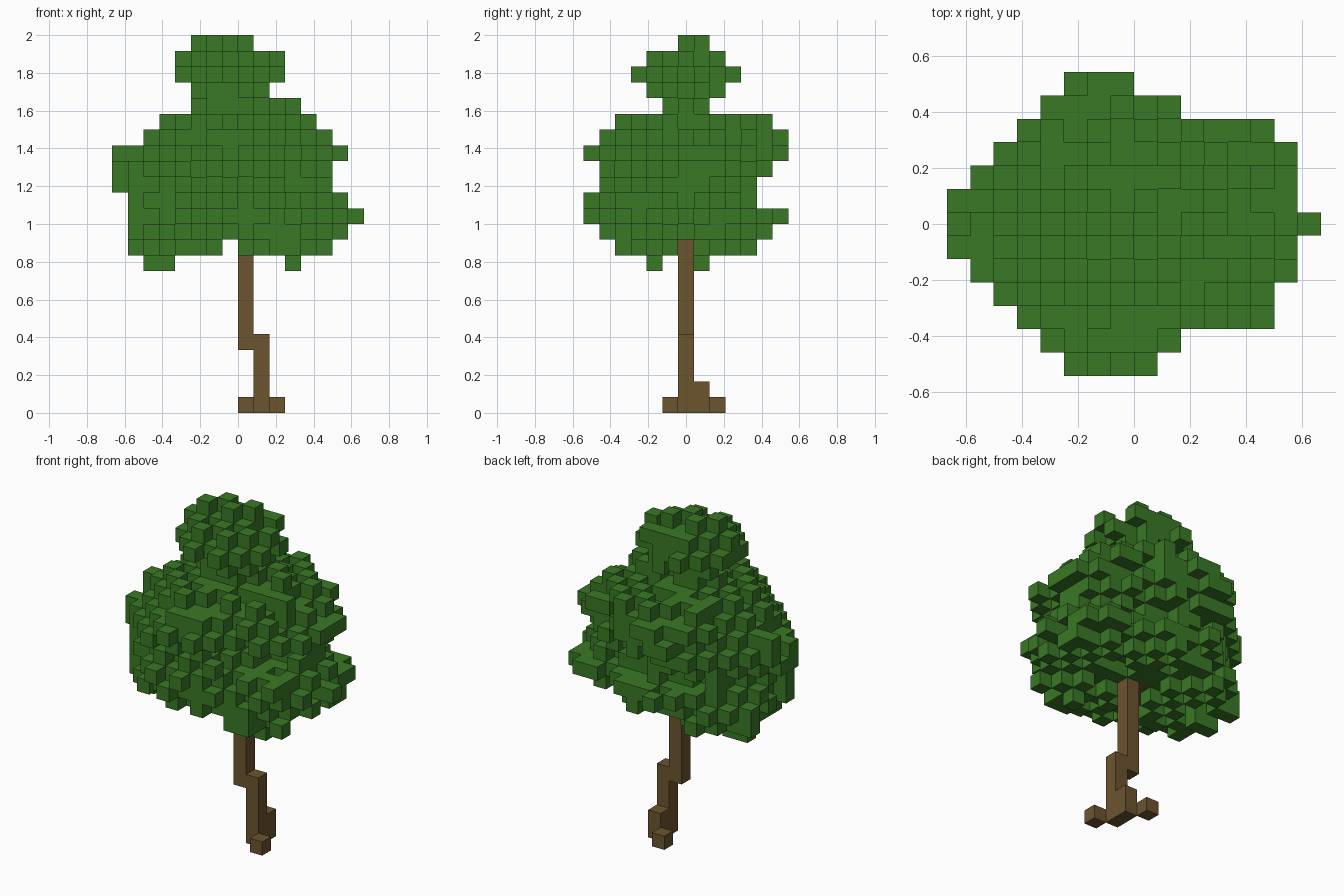
import bpy
import bmesh
import random
from collections import Counter
from mathutils import Vector

random.seed(4)
SIZE = 1 / 12                      # edge length of one block
ORIGIN = Vector((-8, -6.5, 0))     # grid corner, in blocks

default_cube = bpy.data.objects.get("Cube")
if default_cube:
    bpy.data.objects.remove(default_cube, do_unlink=True)


def make_material(name, colour):
    material = bpy.data.materials.new(name)
    material.use_nodes = True
    rgba = (*colour, 1)
    material.diffuse_color = rgba
    material.node_tree.nodes["Principled BSDF"].inputs["Base Color"].default_value = rgba
    return material


def neighbours(cell):
    """Yield each axis, direction and adjoining cell."""
    for axis in range(3):
        for step in (-1, 1):
            other = list(cell)
            other[axis] += step
            yield axis, step, tuple(other)


def lines(cell):
    """The three axis-aligned lines of blocks through a cell."""
    x, y, z = cell
    return [(None, y, z), (x, None, z), (x, y, None)]


def build_blocks(name, cells, solid, material):
    """Make one mesh from the outward faces of a set of blocks."""
    bm = bmesh.new()
    for cell in sorted(cells):
        centre = Vector(cell) + Vector((0.5, 0.5, 0.5)) + ORIGIN
        for axis, step, other in neighbours(cell):
            if other in solid:
                continue
            normal, u, v = Vector(), Vector(), Vector()
            normal[axis] = step / 2
            u[(axis + 1) % 3] = 0.5
            v[(axis + 2) % 3] = step / 2
            corners = (-u - v, u - v, u + v, v - u)
            bm.faces.new([bm.verts.new((centre + normal + c) * SIZE) for c in corners])
    bmesh.ops.remove_doubles(bm, verts=bm.verts, dist=SIZE / 100)
    mesh = bpy.data.meshes.new(name)
    bm.to_mesh(mesh)
    bm.free()
    mesh.materials.append(material)
    obj = bpy.data.objects.new(name, mesh)
    bpy.context.collection.objects.link(obj)
    return obj


def column(x, y, bottom, top):
    return {(x, y, z) for z in range(bottom, top + 1)}


# Crooked trunk and roots
trunk = column(9, 6, 0, 4) | column(8, 6, 4, 14) | column(7, 6, 14, 20)
trunk |= column(9, 7, 0, 1) | {(10, 5, 0), (8, 8, 0)}
# Branches: one low in the crown, two at the neck
trunk |= {(x, y, 11) for x, y in ((7, 6), (7, 5), (6, 5))}
trunk |= {(x, y, 18) for x, y in ((8, 5), (7, 7))}

# Foliage layers: height, then first and last block in x and in y
layers = [
    (9, 2, 3, 7, 7), (9, 11, 11, 4, 4),
    (10, 1, 6, 4, 10), (10, 8, 13, 2, 5),
    (11, 1, 14, 1, 11), (12, 1, 15, 0, 12), (13, 1, 14, 0, 10),
    (14, 0, 13, 1, 10), (15, 0, 13, 1, 11), (16, 0, 14, 0, 12),
    (17, 2, 13, 1, 12), (18, 3, 12, 2, 11), (19, 5, 11, 5, 7),
    (20, 5, 9, 4, 8), (21, 4, 10, 3, 9), (22, 4, 10, 4, 8),
    (23, 5, 8, 6, 7),
]
# Outline of the crown from above: first and last x for each y row
outline = [(5, 8), (4, 9), (3, 13), (2, 13), (1, 14), (0, 14), (0, 15),
           (0, 14), (1, 14), (2, 14), (3, 13), (4, 9), (5, 7)]


def in_hollow(x, y, z):
    """Gap between the upper and lower clumps at the front corner."""
    return z in (14, 15) and x - y > 6 and abs(x + y - 14) < 4


leaves = set()
for z, x0, x1, y0, y1 in layers:
    centre_x, centre_y = (x0 + x1) / 2, (y0 + y1) / 2
    half_x, half_y = (x1 - x0 + 1) / 2, (y1 - y0 + 1) / 2
    for y in range(y0, y1 + 1):
        for x in range(max(x0, outline[y][0]), min(x1, outline[y][1]) + 1):
            inside = ((x - centre_x) / half_x) ** 2 + ((y - centre_y) / half_y) ** 2 <= 1
            if inside and not in_hollow(x, y, z):
                leaves.add((x, y, z))
leaves -= trunk

# Roughen the crown into alternating blocks, keeping its outline along each axis
solid = leaves | trunk
surface = [c for c in sorted(leaves)
           if any(other not in solid for _, _, other in neighbours(c))]
random.shuffle(surface)
depth = Counter(line for cell in leaves for line in lines(cell))
for cell in surface:
    chance = 0.85 if sum(cell) % 2 else 0.15
    hides_wood = any(other in trunk for _, _, other in neighbours(cell))
    if (random.random() < chance and not hides_wood
            and all(depth[line] > 1 for line in lines(cell))):
        leaves.remove(cell)
        depth.subtract(lines(cell))
solid = leaves | trunk

leaf_green = make_material("leaf green", (0.041, 0.190, 0.018))
bark_brown = make_material("bark brown", (0.150, 0.089, 0.028))
build_blocks("foliage", leaves, solid, leaf_green)
build_blocks("trunk", trunk, solid, bark_brown)
